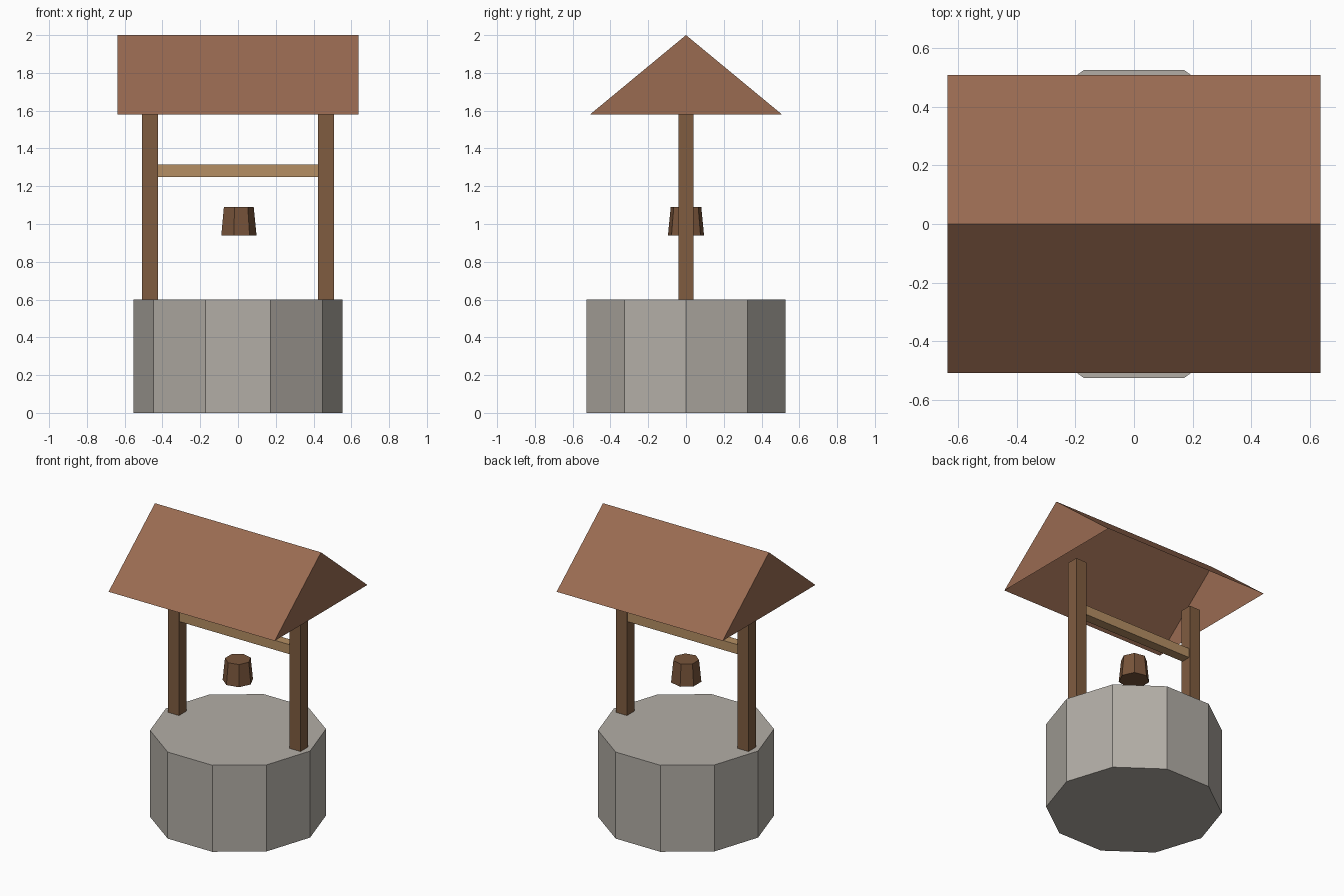
import bpy, bmesh

if "Cube" in bpy.data.objects:
    bpy.data.objects.remove(bpy.data.objects["Cube"])


def add(name, bm, color):
    bmesh.ops.recalc_face_normals(bm, faces=bm.faces[:])
    mesh = bpy.data.meshes.new(name)
    bm.to_mesh(mesh)
    bm.free()
    mat = bpy.data.materials.get(color[0]) or bpy.data.materials.new(color[0])
    mat.diffuse_color = (*color[1], 1)
    mat.use_nodes = True
    mat.node_tree.nodes["Principled BSDF"].inputs["Base Color"].default_value = mat.diffuse_color
    mesh.materials.append(mat)
    obj = bpy.data.objects.new(name, mesh)
    bpy.context.collection.objects.link(obj)
    return obj


def prism(name, sides, r_bottom, r_top, z0, z1, color):
    # closed low-poly drum with one corner on the +x axis
    bm = bmesh.new()
    bmesh.ops.create_cone(bm, cap_ends=True, segments=sides, radius1=r_bottom,
                          radius2=r_top, depth=z1 - z0)
    corner = max(bm.verts, key=lambda v: v.co.x)
    if abs(corner.co.y) > 1e-4:
        from mathutils import Matrix
        import math
        turn = Matrix.Rotation(-math.atan2(corner.co.y, corner.co.x), 3, 'Z')
        bmesh.ops.rotate(bm, verts=bm.verts[:], matrix=turn)
    bmesh.ops.translate(bm, verts=bm.verts[:], vec=(0, 0, (z0 + z1) / 2))
    return add(name, bm, color)


def box(name, lo, hi, color):
    bm = bmesh.new()
    bmesh.ops.create_cube(bm, size=1)
    for v in bm.verts:
        v.co = [(a + b) / 2 + c * (b - a) for a, b, c in zip(lo, hi, v.co)]
    return add(name, bm, color)


STONE = ("stone", (0.448, 0.42, 0.38))
WOOD = ("wood", (0.214, 0.107, 0.051))
PALE = ("pale_wood", (0.462, 0.274, 0.126))
DARK = ("bucket_wood", (0.187, 0.089, 0.043))
TILE = ("roof_tile", (0.32, 0.147, 0.083))

# stone wall
prism("stone_wall", 10, 0.553, 0.553, 0, 0.6, STONE)

# two posts, ending just inside the roof
for side, x in (("left", -0.466), ("right", 0.466)):
    box(side + "_post", (x - 0.042, -0.041, 0.6), (x + 0.042, 0.041, 1.62), WOOD)

# crossbeam through the posts
box("crossbeam", (-0.507, -0.033, 1.248), (0.507, 0.033, 1.314), PALE)

# hanging bucket, wider at the bottom
prism("bucket", 7, 0.098, 0.083, 0.94, 1.09, DARK)

# gable roof shell, open underneath
bm = bmesh.new()
ends = [[bm.verts.new((x, y, z)) for y, z in ((-0.508, 1.58), (0, 2.0), (0.508, 1.58))]
        for x in (-0.637, 0.637)]
a, b = ends
bm.faces.new(a)
bm.faces.new(b[::-1])
for i in (0, 1):
    bm.faces.new((a[i], b[i], b[i + 1], a[i + 1]))
add("roof", bm, TILE)
